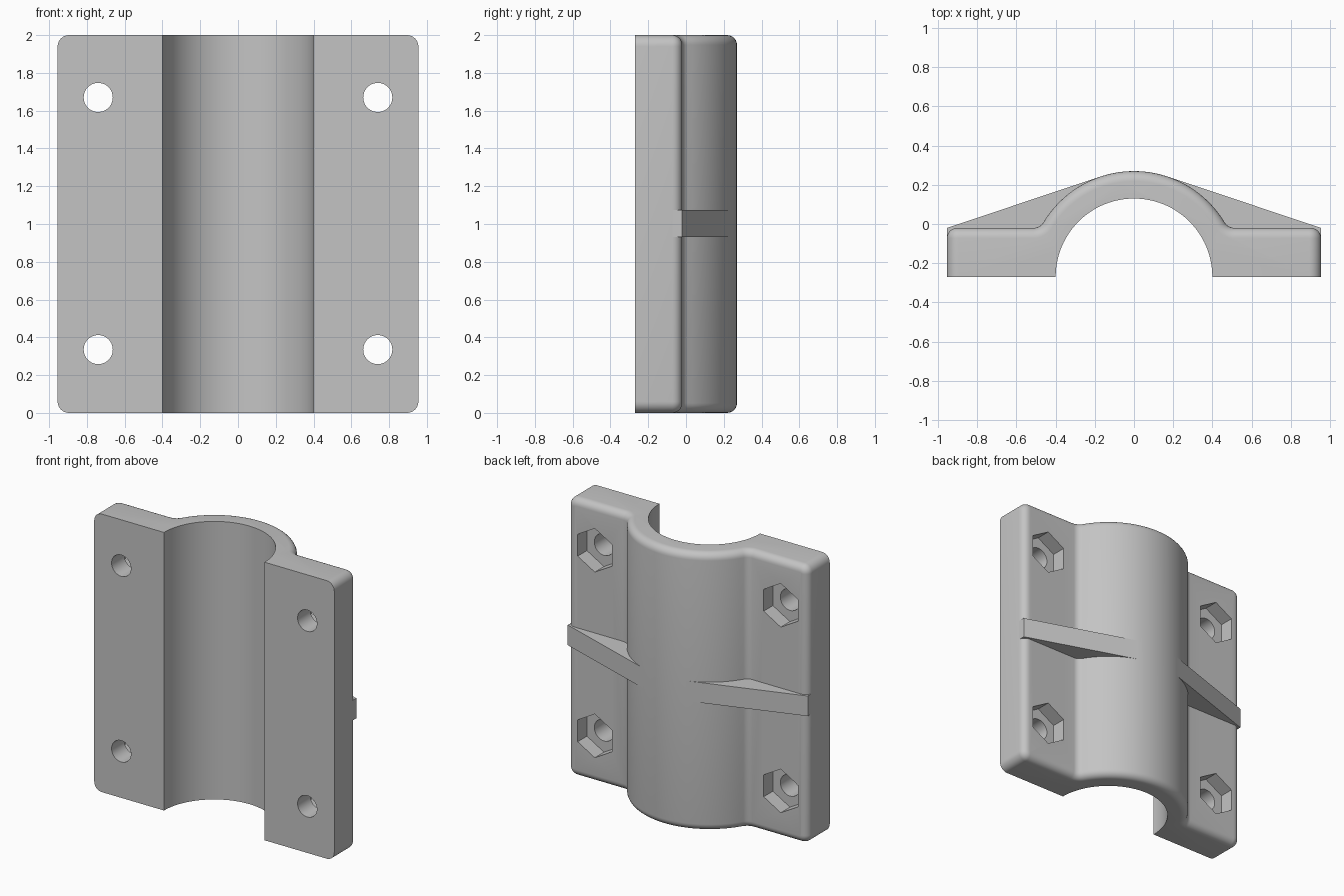
import bpy, bmesh
from math import sin, cos, acos, atan2, hypot, pi, sqrt, radians
from mathutils import Matrix, Vector

if "Cube" in bpy.data.objects:
    bpy.data.objects.remove(bpy.data.objects["Cube"], do_unlink=True)

HALF_W, FRONT, FLANGE, HEIGHT = 0.955, -0.27, -0.02, 2.0
BORE, OUTER, FILLET = 0.4, 0.54, 0.06

grey = bpy.data.materials.new("plain grey")
grey.use_nodes = True
colour = (0.55, 0.55, 0.55, 1)
grey.diffuse_color = colour
grey.node_tree.nodes["Principled BSDF"].inputs["Base Color"].default_value = colour


def finish(bm, name):
    bmesh.ops.recalc_face_normals(bm, faces=bm.faces)
    mesh = bpy.data.meshes.new(name)
    bm.to_mesh(mesh)
    bm.free()
    mesh.materials.append(grey)
    obj = bpy.data.objects.new(name, mesh)
    bpy.context.collection.objects.link(obj)
    return obj


def extrude(outline, z0, z1):
    bm = bmesh.new()
    face = bm.faces.new([bm.verts.new((x, y, z0)) for x, y in outline])
    out = bmesh.ops.extrude_face_region(bm, geom=[face])
    verts = [g for g in out["geom"] if isinstance(g, bmesh.types.BMVert)]
    bmesh.ops.translate(bm, verts=verts, vec=(0, 0, z1 - z0))
    bmesh.ops.recalc_face_normals(bm, faces=bm.faces)
    return bm


def arc(cx, cy, r, a0, a1, n):
    steps = [a0 + (a1 - a0) * i / n for i in range(n + 1)]
    return [(cx + r * cos(a), cy + r * sin(a)) for a in steps]


def cylinder(name, x, z, y0, y1, radius, sides):
    bm = bmesh.new()
    place = Matrix.Translation((x, (y0 + y1) / 2, z)) @ Matrix.Rotation(pi / 2, 4, "X")
    bmesh.ops.create_cone(bm, cap_ends=True, segments=sides, radius1=radius,
                          radius2=radius, depth=y1 - y0, matrix=place)
    obj = finish(bm, name)
    obj.hide_render = True
    return obj


# Clamp cross-section: flanges, filleted arch and half-round bore
fy = FLANGE + FILLET
fx = sqrt((OUTER + FILLET) ** 2 - (fy - FRONT) ** 2)
meet = atan2(fy - FRONT, fx)
right = [(HALF_W, FRONT), (HALF_W, FLANGE)]
right += arc(fx, fy, FILLET, -pi / 2, meet - pi, 8)
left = [(-x, y) for x, y in reversed(right)]
crown = arc(0, FRONT, OUTER, meet, pi - meet, 40)[1:-1]
bore = arc(0, FRONT, BORE, pi, 0, 56)
bm = extrude(right + crown + left + bore, 0, HEIGHT)

# Round the flange corners, then the whole back rim
corners = [e for e in bm.edges
           if all(abs(v.co.x) > HALF_W - 0.001 for v in e.verts)
           and abs(e.verts[0].co.y - e.verts[1].co.y) > 0.1]
bmesh.ops.bevel(bm, geom=corners, offset=0.06, segments=8, profile=0.5,
                affect="EDGES", clamp_overlap=False)
bm.normal_update()
outer_r = lambda v: hypot(v.co.x, v.co.y - FRONT)
rim = [e for e in bm.edges
       if all(v.co.y > FLANGE - 0.001 and outer_r(v) > BORE + 0.05 for v in e.verts)
       and e.calc_face_angle(0) > radians(60)]
bmesh.ops.bevel(bm, geom=rim, offset=0.052, segments=6, profile=0.5,
                affect="EDGES", clamp_overlap=False)
body = finish(bm, "clamp_body")

# Bolt holes with hexagonal nut pockets
cutters = []
for x in (-0.74, 0.74):
    for z in (0.335, 1.67):
        cutters.append(cylinder("bolt_hole_cutter", x, z, -0.4, 0.2, 0.077, 40))
        cutters.append(cylinder("nut_pocket_cutter", x, z, FLANGE - 0.105, 0.2, 0.157, 6))
for cutter in cutters:
    mod = body.modifiers.new(cutter.name, "BOOLEAN")
    mod.operation, mod.solver, mod.object = "DIFFERENCE", "EXACT", cutter
bpy.context.view_layer.update()
cut = bpy.data.meshes.new_from_object(body.evaluated_get(bpy.context.evaluated_depsgraph_get()))
body.modifiers.clear()
body.data = cut
for cutter in cutters:
    bpy.data.objects.remove(cutter, do_unlink=True)

# Tapered ribs, tangent to the arch
reach = Vector((HALF_W, FLANGE - FRONT))
touch = atan2(reach.y, reach.x) + acos(OUTER / reach.length)
tip = (OUTER * cos(touch), FRONT + OUTER * sin(touch))
for side, name in ((1, "left_rib"), (-1, "right_rib")):
    outline = [(HALF_W, FLANGE), tip, (tip[0], tip[1] - 0.04), (0.5, -0.08), (HALF_W, -0.08)]
    finish(extrude([(side * x, y) for x, y in outline], 0.93, 1.075), name)

# Smooth curved surfaces, crisp edges
bpy.ops.object.select_all(action="DESELECT")
body.select_set(True)
bpy.context.view_layer.objects.active = body
bpy.ops.object.shade_smooth_by_angle(angle=radians(30))
